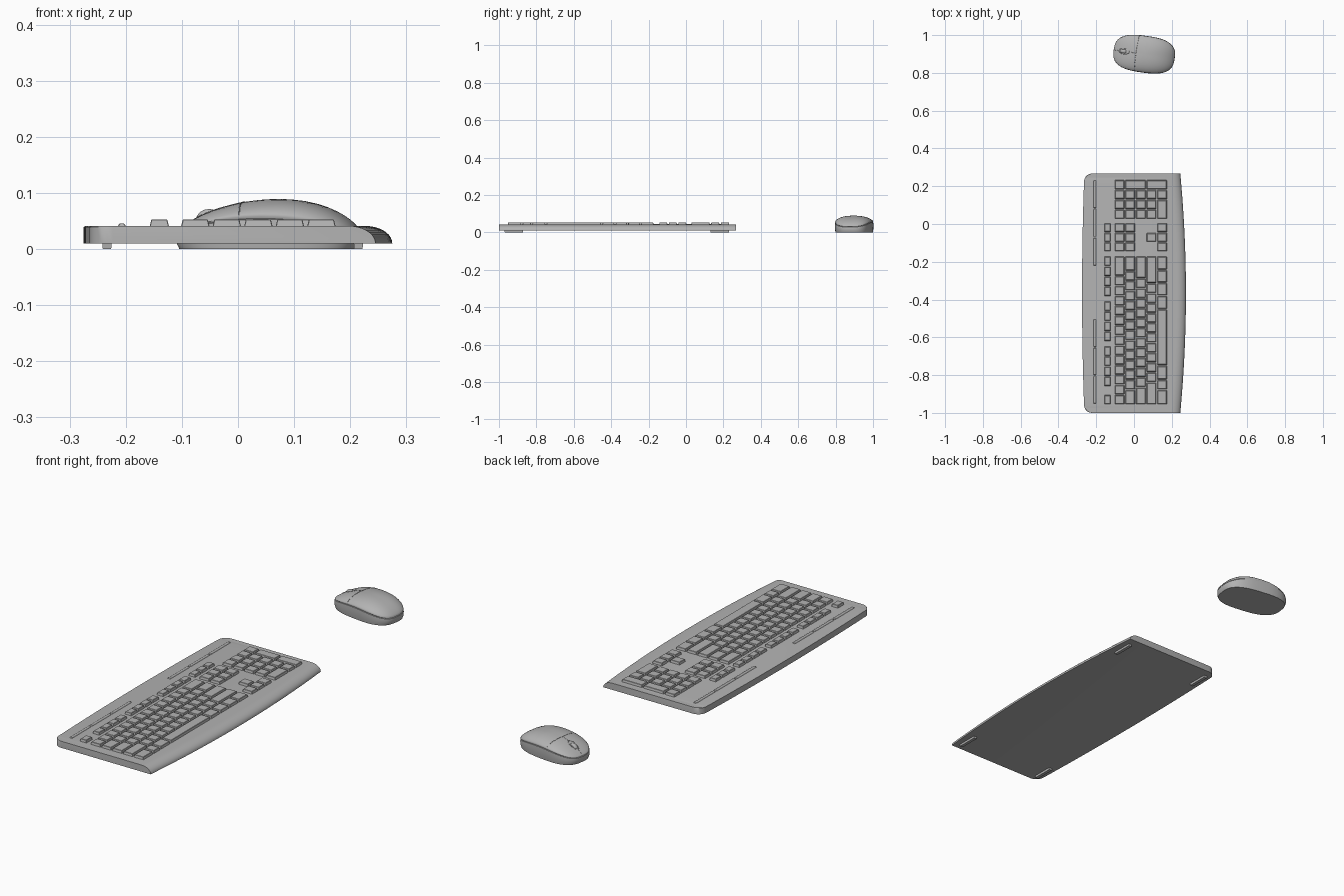
import bpy, bmesh, math
from mathutils import Matrix

if "Cube" in bpy.data.objects:
    bpy.data.objects.remove(bpy.data.objects["Cube"])

GREY = bpy.data.materials.new("dark_grey_plastic")
GREY.diffuse_color = (0.45, 0.45, 0.45, 1)
GREY.use_nodes = True
GREY.node_tree.nodes["Principled BSDF"].inputs["Base Color"].default_value = GREY.diffuse_color


def finish(name, bm, angle=None):
    bmesh.ops.recalc_face_normals(bm, faces=bm.faces)
    me = bpy.data.meshes.new(name)
    bm.to_mesh(me)
    bm.free()
    me.materials.append(GREY)
    ob = bpy.data.objects.new(name, me)
    bpy.context.collection.objects.link(ob)
    if angle:
        bpy.ops.object.select_all(action='DESELECT')
        bpy.context.view_layer.objects.active = ob
        ob.select_set(True)
        bpy.ops.object.shade_smooth_by_angle(angle=math.radians(angle))
    return ob


def loft(bm, rings):
    vs = [[bm.verts.new(p) for p in r] for r in rings]
    n = len(vs[0])
    for a, b in zip(vs, vs[1:]):
        for i in range(n):
            j = (i + 1) % n
            bm.faces.new((a[i], a[j], b[j], b[i]))
    bm.faces.new(vs[0])
    bm.faces.new(vs[-1])


def block(bm, x0, x1, y0, y1, z0, z1, inset=0.0):
    # box whose top is smaller than its base
    rings = []
    for z, d in ((z0, 0), (z1, inset)):
        rings.append([(x0 + d, y0 + d, z), (x1 - d, y0 + d, z),
                      (x1 - d, y1 - d, z), (x0 + d, y1 - d, z)])
    loft(bm, rings)


# keyboard case: side profile swept along y, bowed edges, rounded rear corners
Y0, Y1, R = -1.0, 0.267, 0.04
ym, hl = (Y0 + Y1) / 2, (Y1 - Y0) / 2
corner = [R * (1 - math.cos(math.radians(a))) for a in range(0, 91, 15)]
stations = [Y0 + c for c in corner]
stations += [Y0 + R + (Y1 - Y0 - 2 * R) * i / 24 for i in range(1, 24)]
stations += [Y1 - c for c in reversed(corner)]
rings = []
for y in stations:
    t = (y - ym) / hl
    d = min(y - Y0, Y1 - y)
    cut = R - math.sqrt(max(0, R * R - (R - d) ** 2)) if d < R else 0
    xb = -0.263 - 0.012 * (1 - t * t) + cut
    xf = 0.245 + 0.030 * (1 - t * t)
    prof = [(xb, 0.01), (xb, 0.039), (xb + 0.003, 0.041)]
    for a in range(90, -1, -10):
        c, s = math.cos(math.radians(a)), math.sin(math.radians(a))
        prof.append((xf - 0.048 + 0.048 * c, 0.010 + 0.031 * s))
    prof.append((xf - 0.004, 0.0095))
    rings.append([(x, y, z) for x, z in prof])
bm = bmesh.new()
loft(bm, rings)
finish("keyboard_case", bm, 35)

# keys
ROWS = [-0.102 + 0.0562 * i for i in range(5)]
GAP = 0.0045


def key(bm, x, y, w, h=0.0562):
    block(bm, x, x + h - GAP, y + GAP / 2, y + w - GAP / 2, 0.038, 0.0525, 0.0035)


def key_row(bm, x, y, widths, pitch, h=0.0562):
    for w in widths:
        key(bm, x, y, w * pitch, h)
        y += w * pitch


def finish_keys(name, bm):
    ob = finish(name, bm)
    mod = ob.modifiers.new("soft_edges", 'BEVEL')
    mod.width = 0.0012
    mod.segments = 1


U = 0.0524
bm = bmesh.new()
layout = [[1] * 13 + [2],
          [1.5] + [1] * 12 + [1.5],
          [1.75] + [1] * 11 + [2.25],
          [2.25] + [1] * 10 + [2.75],
          [1.5, 1, 1.45, 5.7, 1.35, 1.3, 1.3, 1.4]]
for x, widths in zip(ROWS, layout):
    key_row(bm, x, -0.956, widths, U)
finish_keys("main_keys", bm)

bm = bmesh.new()
FX, FH = -0.158, 0.040
key(bm, FX, -0.956, U, FH)
for y in (-0.86, -0.622, -0.384):
    key_row(bm, FX, y, [1] * 4, 0.0535, FH)
key_row(bm, FX, -0.147, [1] * 3, 0.051, FH)
finish_keys("function_keys", bm)

bm = bmesh.new()
for r in (0, 1, 4):
    key_row(bm, ROWS[r], -0.147, [1] * 3, 0.051)
key(bm, ROWS[3], -0.096, 0.051)
finish_keys("navigation_keys", bm)

bm = bmesh.new()
NY = 0.025
key_row(bm, ROWS[0], NY, [1] * 4, U)
for r in (1, 2, 3):
    key_row(bm, ROWS[r], NY, [1] * 3, U)
key_row(bm, ROWS[4], NY, [2, 1], U)
for r in (1, 3):
    key(bm, ROWS[r], NY + 3 * U, U, 0.1124)
finish_keys("number_pad_keys", bm)

# slim media buttons along the rear edge
bm = bmesh.new()
for y0, y1 in ((-0.953, -0.503), (-0.222, 0.233)):
    step = (y1 - y0) / 3
    for i in range(3):
        block(bm, -0.216, -0.198, y0 + i * step + 0.001,
              y0 + (i + 1) * step - 0.001, 0.038, 0.0455, 0.005)
finish_keys("media_buttons", bm)

# feet
bm = bmesh.new()
for x in (-0.242, 0.206):
    for y in (-0.97, 0.13):
        block(bm, x, x + 0.017, y, y + 0.1, 0.012, 0.0, 0.001)
finish("keyboard_feet", bm)

# mouse: superellipse outline, domed shell
A, B, N = 0.163, 0.0975, 2.8
PLACE = Matrix.Translation((0.054, 0.899, 0)) @ Matrix.Rotation(math.radians(-8), 4, 'Z')
SEG = 64


def side_z(u):
    return 0.030 + 0.028 * (1 - u * u)


def shell_z(u, v):
    s = min(1, (abs(u) ** N + abs(v) ** N) ** (1 / N))
    dome = (1 - s ** 2.4) ** 0.6
    return side_z(u) + (0.0305 + 0.009 * u) * dome


def outline(s):
    pts = []
    for i in range(SEG):
        a = 2 * math.pi * i / SEG
        c, d = math.cos(a), math.sin(a)
        pts.append((s * math.copysign(abs(c) ** (2 / N), c),
                    s * math.copysign(abs(d) ** (2 / N), d)))
    return pts


bm = bmesh.new()
rings = []
for s, k in ((0.97, 0), (0.995, 0.3), (1.0, 0.7), (0.995, 0.92), (0.965, 0.95)):
    rings.append([(A * u, B * v, k * side_z(u)) for u, v in outline(s)])
loft(bm, rings)
bm.transform(PLACE)
finish("mouse_base", bm, 40)

bm = bmesh.new()
rings = [[(A * u, B * v, 0.9 * side_z(u)) for u, v in outline(0.96)],
         [(A * u, B * v, side_z(u)) for u, v in outline(0.99)]]
for s in (0.985, 0.97, 0.94, 0.9, 0.84, 0.76, 0.66, 0.54, 0.4, 0.25, 0.12, 0.03):
    rings.append([(A * u, B * v, shell_z(u, v)) for u, v in outline(s)])
loft(bm, rings)
bm.transform(PLACE)
finish("mouse_shell", bm, 40)


# button seams laid on the shell
def seam(name, pts):
    cu = bpy.data.curves.new(name, 'CURVE')
    cu.dimensions = '3D'
    cu.bevel_depth = 0.0009
    cu.bevel_resolution = 1
    cu.materials.append(GREY)
    sp = cu.splines.new('POLY')
    sp.points.add(len(pts) - 1)
    for p, (u, v) in zip(sp.points, pts):
        p.co = (A * u, B * v, shell_z(u, v) + 0.0002, 1)
    ob = bpy.data.objects.new(name, cu)
    ob.matrix_world = PLACE
    bpy.context.collection.objects.link(ob)


seam("button_rear_seam", [(-0.27 + 0.03 * (i / 20) ** 2, 0.049 * i) for i in range(-20, 21)])
seam("button_front_seam", [(-0.97 + 0.02 * i, 0) for i in range(8)])
seam("button_split_seam", [(-0.49 + 0.022 * i, 0) for i in range(11)])
seam("wheel_surround", [(-0.66 + 0.17 * math.cos(a), 0.15 * math.sin(a))
                        for a in [math.pi * i / 16 for i in range(33)]])

# scroll wheel
bm = bmesh.new()
rings = []
for w, r in ((-0.010, 0.017), (-0.009, 0.021), (-0.005, 0.0235),
             (0.005, 0.0235), (0.009, 0.021), (0.010, 0.017)):
    rings.append([(-0.107 + r * math.cos(a), w, 0.0475 + r * math.sin(a))
                  for a in [2 * math.pi * i / 32 for i in range(32)]])
loft(bm, rings)
bm.transform(PLACE)
finish("scroll_wheel", bm, 50)
